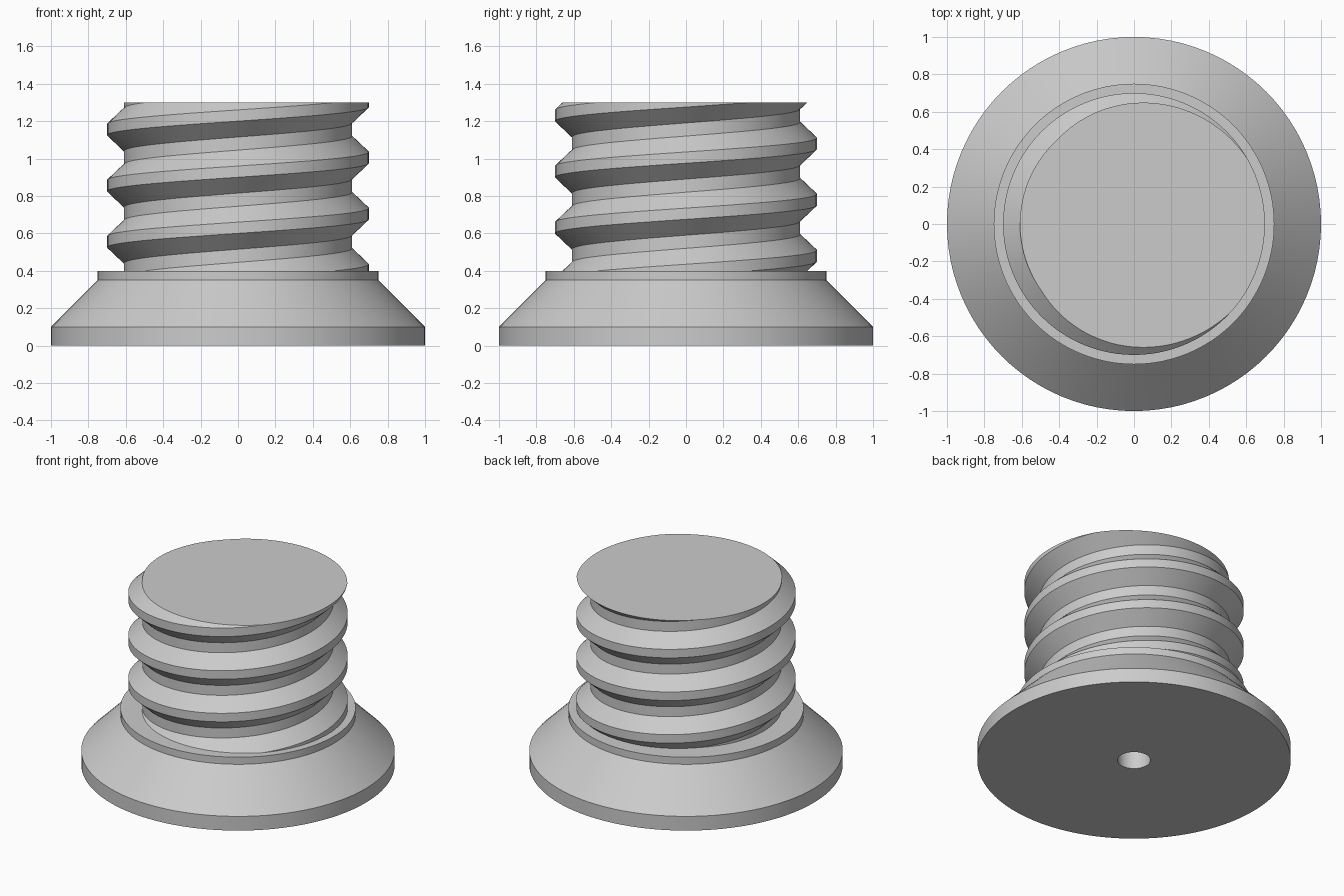
import bpy, bmesh
from math import cos, sin, tau, radians

cube = bpy.data.objects.get("Cube")
if cube:
    bpy.data.objects.remove(cube, do_unlink=True)

SEGMENTS = 96
PITCH = 0.3

grey = bpy.data.materials.new("light grey")
grey.use_nodes = True
grey.diffuse_color = (0.6, 0.6, 0.6, 1)
grey.node_tree.nodes["Principled BSDF"].inputs["Base Color"].default_value = grey.diffuse_color


def finish(bm, name):
    """Turn the bmesh into a smooth object with sharp edges kept."""
    bmesh.ops.recalc_face_normals(bm, faces=bm.faces)
    mesh = bpy.data.meshes.new(name)
    bm.to_mesh(mesh)
    bm.free()
    mesh.materials.append(grey)
    obj = bpy.data.objects.new(name, mesh)
    bpy.context.collection.objects.link(obj)
    bpy.ops.object.select_all(action='DESELECT')
    obj.select_set(True)
    bpy.context.view_layer.objects.active = obj
    bpy.ops.object.shade_smooth_by_angle(angle=radians(30))


def sweep(profile, turns, rise, start=0.0):
    """Sweep a (radius, height) profile round z, rising each turn."""
    bm = bmesh.new()
    rows = []
    for i in range(SEGMENTS * turns + 1):
        a = tau * i / SEGMENTS
        z0 = start + rise * i / SEGMENTS
        rows.append([bm.verts.new((r * cos(a), r * sin(a), z + z0)) for r, z in profile])
    for low, high in zip(rows, rows[1:]):
        for j in range(len(profile) - 1):
            bm.faces.new((low[j], high[j], high[j + 1], low[j + 1]))
    bmesh.ops.remove_doubles(bm, verts=bm.verts, dist=0.0001)
    return bm


# Flared base with a blind hole underneath
base = sweep([(0, 0.3), (0.105, 0.3), (0.105, 0), (1, 0), (1, 0.1),
              (0.75, 0.35), (0.75, 0.4), (0, 0.4)], 1, 0)
finish(base, "flared_base")

# Right-handed threaded post: crest, upper flank, root, lower flank
thread = sweep([(0.7, -0.03), (0.7, 0.03), (0.61, 0.115),
                (0.61, 0.185), (0.7, 0.27)], 6, PITCH, 0.105 - PITCH)

# Trim the post flat at both ends and cap it
for height, up in ((0.39, -1), (1.3, 1)):
    cut = bmesh.ops.bisect_plane(
        thread, geom=thread.verts[:] + thread.edges[:] + thread.faces[:], dist=1e-5,
        plane_co=(0, 0, height), plane_no=(0, 0, up), clear_outer=True)
    rim = [e for e in cut["geom_cut"] if isinstance(e, bmesh.types.BMEdge)]
    bmesh.ops.edgeloop_fill(thread, edges=rim)
finish(thread, "threaded_post")
